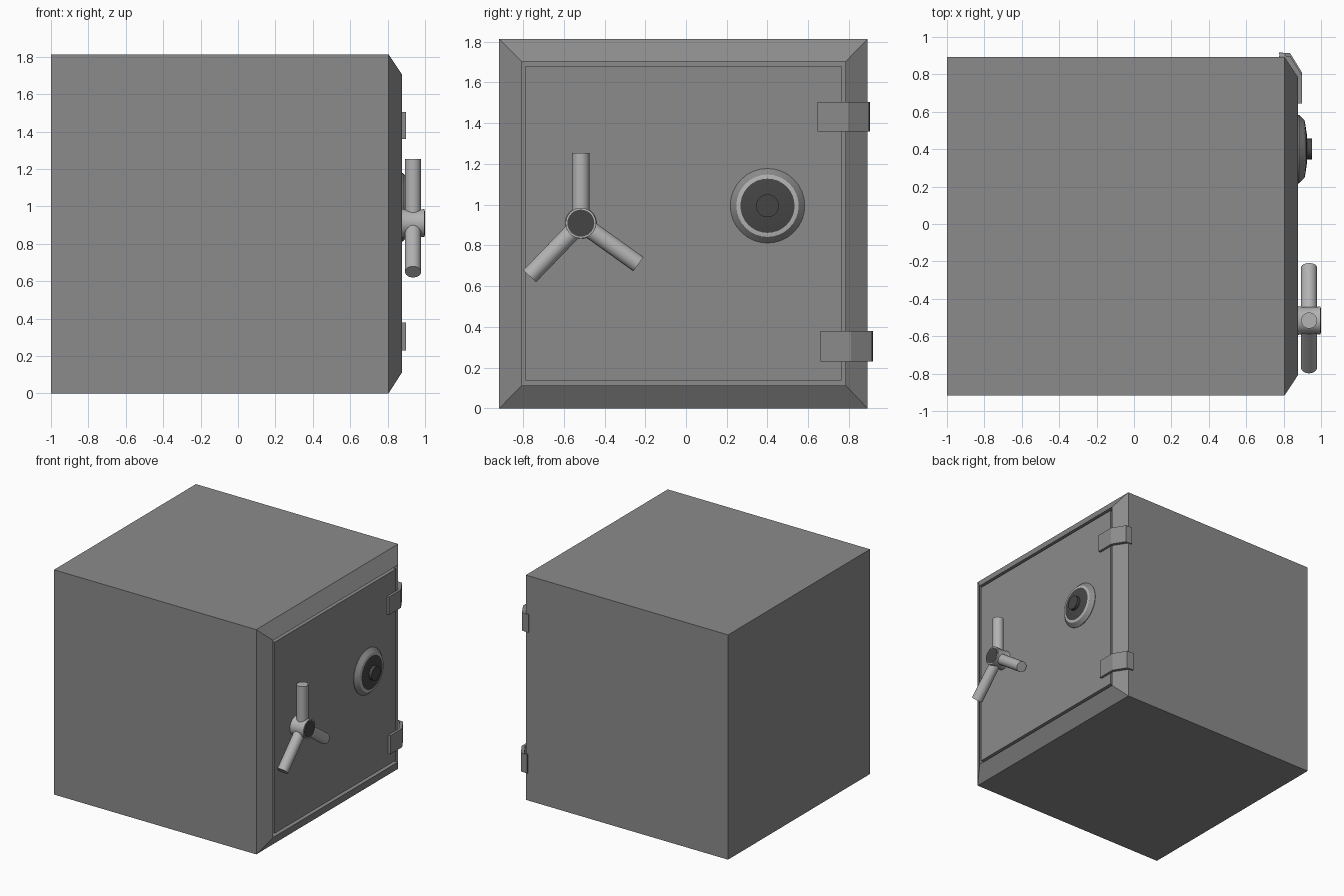
import bpy, bmesh, math
from mathutils import Vector

if "Cube" in bpy.data.objects:
    bpy.data.objects.remove(bpy.data.objects["Cube"])


def material(name, v):
    m = bpy.data.materials.new(name)
    m.diffuse_color = (v, v, v, 1)
    m.use_nodes = True
    m.node_tree.nodes["Principled BSDF"].inputs["Base Color"].default_value = m.diffuse_color
    return m


STEEL = material("steel", 0.26)
CHROME = material("chrome", 0.45)
DARK = material("dark", 0.06)


def finish(name, bm, mat, smooth=False):
    bmesh.ops.recalc_face_normals(bm, faces=bm.faces)
    me = bpy.data.meshes.new(name)
    bm.to_mesh(me)
    bm.free()
    ob = bpy.data.objects.new(name, me)
    bpy.context.collection.objects.link(ob)
    me.materials.append(mat)
    if smooth:
        bpy.ops.object.select_all(action='DESELECT')
        ob.select_set(True)
        bpy.context.view_layer.objects.active = ob
        bpy.ops.object.shade_smooth_by_angle(angle=math.radians(30))
    return ob


def loft(name, rings, mat, smooth=False):
    """Bridge equal-length rings and cap both ends."""
    bm = bmesh.new()
    rows = [[bm.verts.new(p) for p in r] for r in rings]
    n = len(rows[0])
    for a, b in zip(rows, rows[1:]):
        for i in range(n):
            j = (i + 1) % n
            bm.faces.new((a[i], a[j], b[j], b[i]))
    bm.faces.new(rows[0])
    bm.faces.new(rows[-1])
    return finish(name, bm, mat, smooth)


def rect(x, y0, y1, z0, z1):
    return [(x, y0, z0), (x, y1, z0), (x, y1, z1), (x, y0, z1)]


def lathe(name, profile, origin, axis, mat, n=32):
    """Turn (radius, height) points around an axis."""
    q = Vector((0, 0, 1)).rotation_difference(Vector(axis))
    rings = [[Vector(origin) + q @ Vector((r * math.cos(2 * math.pi * i / n),
                                           r * math.sin(2 * math.pi * i / n), h))
              for i in range(n)] for r, h in profile]
    return loft(name, rings, mat, True)


# Cabinet with bevelled front frame and recess
OUTER = (-0.917, 0.892, 0, 1.813)
INNER = (-0.806, 0.783, 0.114, 1.703)
loft("cabinet", [rect(-1, *OUTER), rect(0.805, *OUTER),
                 rect(0.878, *INNER), rect(0.83, *INNER)], STEEL)

# Door, leaving a thin gap all round
DOOR = (-0.787, 0.763, 0.138, 1.681)
loft("door", [rect(0.83, *DOOR), rect(0.878, *DOOR)], STEEL)

# Wrap-around hinge straps
STRAP = [(0.898, 0.645), (0.898, 0.795), (0.835, 0.898), (0.775, 0.902),
         (0.775, 0.89), (0.807, 0.89), (0.878, 0.783), (0.878, 0.645)]
for name, z0, z1, dy in (("upper_hinge", 1.36, 1.505, 0), ("lower_hinge", 0.23, 0.38, 0.015)):
    loft(name, [[(x, y + dy, z) for x, y in STRAP] for z in (z0, z1)], STEEL)

# Combination dial
C = (0, 0.40, 0.995)
X = (1, 0, 0)
lathe("dial_base", [(0.183, 0.876), (0.183, 0.882), (0.153, 0.912)], C, X, STEEL)
lathe("dial_ring", [(0.153, 0.912), (0.133, 0.916)], C, X, CHROME)
lathe("dial_face", [(0.133, 0.916), (0.067, 0.926)], C, X, DARK)
lathe("dial_knob", [(0.056, 0.92), (0.056, 0.952)], C, X, DARK)

# Three-spoke handle
H = Vector((0, -0.516, 0.91))
lathe("handle_hub", [(0.077, 0.876), (0.073, 0.90), (0.071, 0.937), (0.073, 0.975),
                     (0.075, 0.997), (0.066, 0.998)], H, X, CHROME)
lathe("handle_cap", [(0.066, 0.99), (0.066, 1.0)], H, X, DARK)
for i, (deg, length) in enumerate(((90, 0.344), (226, 0.362), (-35.5, 0.347))):
    a = math.radians(deg)
    lathe(f"handle_spoke_{i + 1}", [(0.043, 0.03), (0.043, length)],
          H + Vector((0.936, 0, 0)), (0, math.cos(a), math.sin(a)), CHROME, 24)
